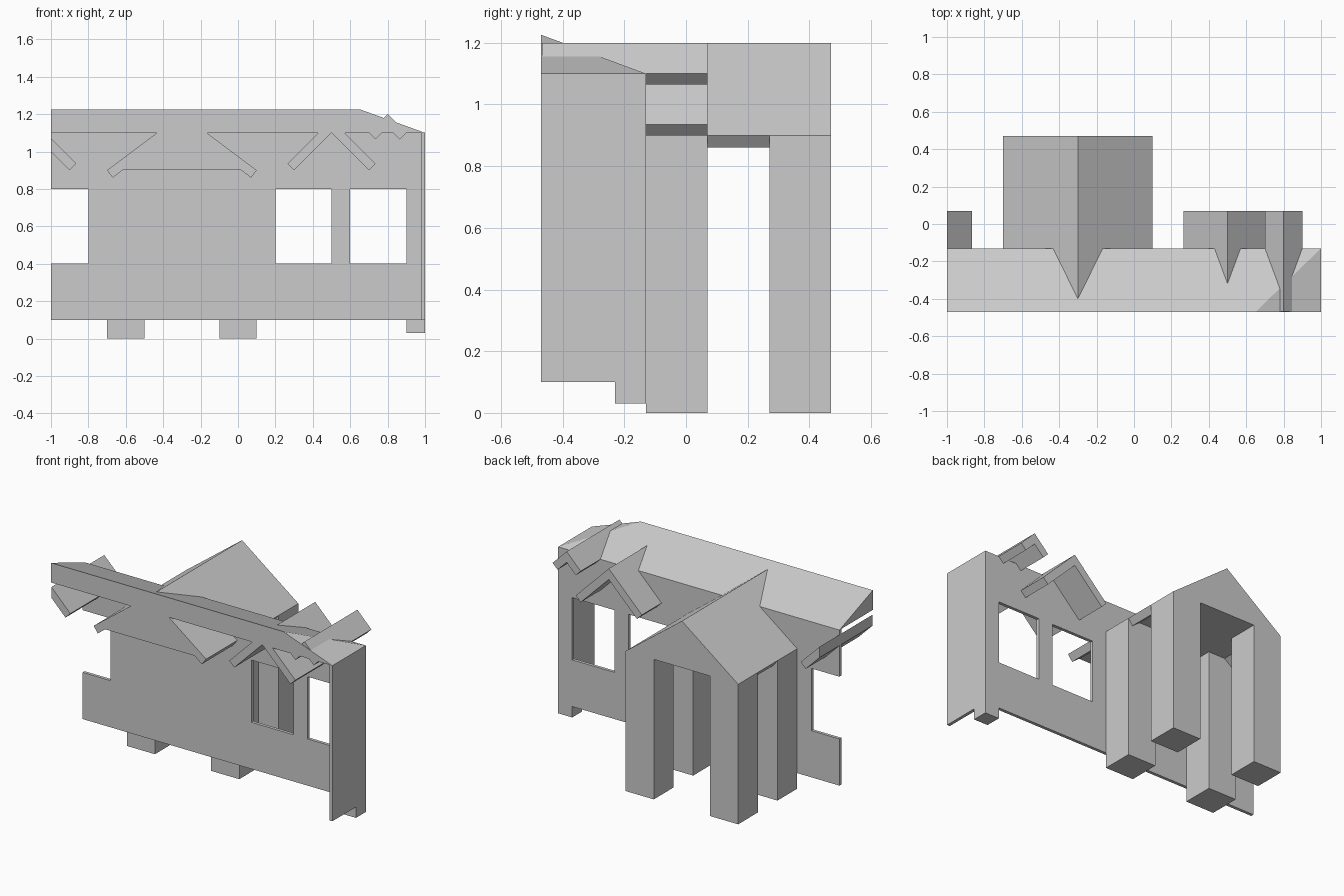
import bpy, bmesh

cube = bpy.data.objects.get("Cube")
if cube:
    bpy.data.objects.remove(cube, do_unlink=True)

grey = bpy.data.materials.new("plain_grey")
grey.use_nodes = True
grey.diffuse_color = (0.6, 0.6, 0.6, 1)
bsdf = grey.node_tree.nodes["Principled BSDF"]
bsdf.inputs["Base Color"].default_value = (0.6, 0.6, 0.6, 1)
bsdf.inputs["Roughness"].default_value = 0.9

FRONT, BACK = -0.47, -0.13     # open cut plane and wall face
EAVE, RIDGE = 1.1, 1.226


def finish(name, bm):
    bmesh.ops.recalc_face_normals(bm, faces=bm.faces)
    mesh = bpy.data.meshes.new(name)
    bm.to_mesh(mesh)
    bm.free()
    mesh.materials.append(grey)
    obj = bpy.data.objects.new(name, mesh)
    bpy.context.collection.objects.link(obj)
    return obj


def prism(name, profile, y0, y1):
    """Extrude an (x, z) outline from y0 to y1."""
    bm = bmesh.new()
    face = bm.faces.new([bm.verts.new((x, y0, z)) for x, z in profile])
    out = bmesh.ops.extrude_face_region(bm, geom=[face])
    for v in out["geom"]:
        if isinstance(v, bmesh.types.BMVert):
            v.co.y = y1
    return finish(name, bm)


def box(name, x0, x1, y0, y1, z0, z1):
    return prism(name, [(x0, z0), (x1, z0), (x1, z1), (x0, z1)], y0, y1)


def gable_roof(name, cx, apex, reach, drop):
    """Open pair of sloping slabs with square-cut eaves."""
    t = 0.035
    half = [(reach, apex - drop), (reach - t, apex - drop - t)]
    outline = [(cx, apex)] + [(cx + x, z) for x, z in half]
    outline += [(cx, apex - 2 * t)]
    outline += [(cx - x, z) for x, z in reversed(half)]
    return prism(name, outline, FRONT + 0.003, 0.07)


# Long wall with window openings
xs = [-1, -0.8, 0.2, 0.5, 0.6, 0.9, 0.99]
zs = [0.1, 0.4, 0.8, EAVE]
openings = {(0, 1), (2, 1), (4, 1)}
bm = bmesh.new()
grid = [[bm.verts.new((x, BACK, z)) for z in zs] for x in xs]
for i in range(len(xs) - 1):
    for j in range(len(zs) - 1):
        if (i, j) not in openings:
            bm.faces.new([grid[i][j], grid[i + 1][j],
                          grid[i + 1][j + 1], grid[i][j + 1]])
bmesh.ops.translate(bm, verts=bm.verts, vec=(0, -0.01, 0))
wall = finish("long_wall", bm)
solid = wall.modifiers.new("thickness", "SOLIDIFY")
solid.thickness = 0.02
solid.offset = 0

# End wall and corner foot
box("end_wall", 0.98, 1, FRONT, BACK, 0.1, EAVE)
box("corner_foot", 0.9, 1, BACK - 0.1, BACK, 0.03, 0.101)

# Main roof: half hip, closed at the cut plane
bm = bmesh.new()
a, b, c, d, e, f = [bm.verts.new(p) for p in (
    (-1, FRONT, EAVE), (1, FRONT, EAVE), (1, BACK, EAVE),
    (-1, BACK, EAVE), (-1, FRONT, RIDGE), (0.65, FRONT, RIDGE))]
for loop in ((a, b, c, d), (a, b, f, e), (d, c, f, e), (b, c, f), (a, d, e)):
    bm.faces.new(loop)
finish("main_roof", bm)

# Porch: solid gable with slanted eave lips, on four posts
right = [(0.4, 0.9), (0.37, 0.86), (0.317, 0.9)]
porch = [(-0.3, 1.2)] + [(-0.3 + x, z) for x, z in right]
porch += [(-0.3 - x, z) for x, z in reversed(right)]
prism("porch_roof", porch, FRONT + 0.003, 0.47)
for side, x in (("right", -0.7), ("left", -0.1)):
    for place, y in (("inner", BACK), ("outer", 0.27)):
        box(f"porch_post_{side}_{place}", x, x + 0.2, y, y + 0.2, 0, 0.9)

# Small gable roofs, the last one cut off by the end plane
gable_roof("window_gable", 0.5, 1.17, 0.235, 0.235)
gable_roof("corner_gable", 0.8, 1.2, 0.1, 0.1)
prism("cut_gable", [(-1, 1.07), (-0.865, 0.935), (-0.9, 0.9), (-1, 1.0)],
      FRONT + 0.003, 0.07)
